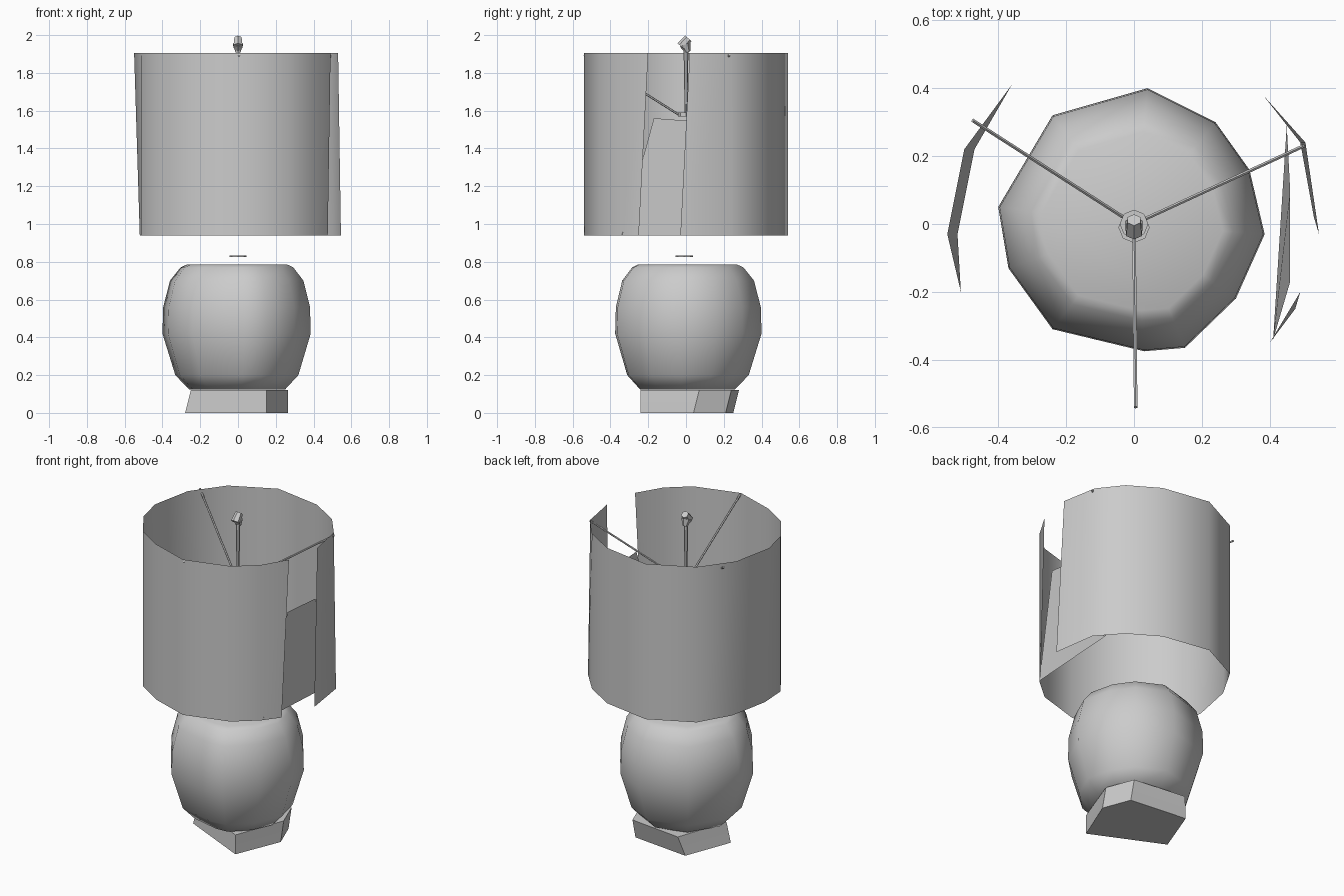
import bpy
import bmesh
import math
from mathutils import Vector

cube = bpy.data.objects.get("Cube")
if cube:
    bpy.data.objects.remove(cube, do_unlink=True)

grey = bpy.data.materials.new("plain grey")
grey.use_nodes = True
colour = (0.6, 0.6, 0.6, 1)
grey.diffuse_color = colour
grey.node_tree.nodes["Principled BSDF"].inputs["Base Color"].default_value = colour


def finish(name, bm, smooth_angle=None):
    """Turn a bmesh into a named, coloured and shaded object."""
    mesh = bpy.data.meshes.new(name)
    bm.to_mesh(mesh)
    bm.free()
    mesh.materials.append(grey)
    part = bpy.data.objects.new(name, mesh)
    bpy.context.collection.objects.link(part)
    if smooth_angle:
        bpy.ops.object.select_all(action="DESELECT")
        part.select_set(True)
        bpy.context.view_layer.objects.active = part
        bpy.ops.object.shade_smooth_by_angle(angle=math.radians(smooth_angle))
    return part


def loft(name, rings, closed=True, capped=True, smooth_angle=None):
    """Skin a stack of equal rings, listed from bottom to top."""
    bm = bmesh.new()
    loops = [[bm.verts.new(point) for point in ring] for ring in rings]
    count = len(loops[0])
    for low, high in zip(loops, loops[1:]):
        for i in range(count if closed else count - 1):
            j = (i + 1) % count
            bm.faces.new((low[i], low[j], high[j], high[i]))
    if capped:
        bm.faces.new(loops[0][::-1])
        bm.faces.new(loops[-1])
    return finish(name, bm, smooth_angle)


def rod(name, start, end, radius, end_radius=None, sides=6):
    """Straight rod between two points."""
    start, end = Vector(start), Vector(end)
    axis = end - start
    turn = axis.to_track_quat("Z", "Y")
    bm = bmesh.new()
    bmesh.ops.create_cone(
        bm, cap_ends=True, segments=sides, radius1=radius,
        radius2=radius if end_radius is None else end_radius, depth=axis.length)
    for vert in bm.verts:
        vert.co = turn @ vert.co + (start + end) / 2
    return finish(name, bm, 40)


# Angular foot plate: upright lower band, slightly drawn-in upper band
foot_plan = [(-0.28, -0.04), (0.15, -0.24), (0.265, 0.04), (0.2, 0.21), (-0.17, 0.25)]


def foot_ring(z, shift_x, shift_y):
    return [(x + (shift_x if x < 0 else 0), y + (shift_y if y > 0 else 0), z)
            for x, y in foot_plan]


loft("foot_plate", [foot_ring(0, 0, 0), foot_ring(0.06, 0.015, 0.015),
                    foot_ring(0.12, 0.03, 0.03)])

# Faceted round body: one irregular plan scaled along a height profile
body_plan = [(0.385, -0.03), (0.34, 0.16), (0.24, 0.3), (0.04, 0.4), (-0.24, 0.32),
             (-0.4, 0.05), (-0.37, -0.13), (-0.24, -0.31), (0.03, -0.375),
             (0.15, -0.365), (0.3, -0.22)]
body_profile = [(0.125, 0.65), (0.2, 0.83), (0.42, 1), (0.56, 0.99),
                (0.7, 0.9), (0.77, 0.76), (0.785, 0.68)]
loft("lamp_body", [[(x * s, y * s, z) for x, y in body_plan] for z, s in body_profile],
     smooth_angle=50)

# Thin collar plate floating over the body
rod("collar_plate", (0, -0.01, 0.826), (0, -0.01, 0.832), 0.046, sides=8)

# Open, slightly leaning shade with a slot on its side
shade_plan = [(0.53, 0.02), (0.49, 0.24), (0.38, 0.38), (0.2, 0.49), (-0.1, 0.54),
              (-0.36, 0.41), (-0.5, 0.22), (-0.55, -0.03), (-0.51, -0.2),
              (-0.4, -0.36), (-0.24, -0.46), (0, -0.54), (0.27, -0.46),
              (0.4, -0.35), (0.49, -0.2)]
shade_low = []
for x, y in shade_plan:
    lean = 0.03 if x < -0.45 else 0.015 if x > 0.45 else 0
    drift = -0.05 if x > 0.45 and abs(y) < 0.22 else 0
    shade_low.append((x + lean - (0.03 if y < -0.15 and lean else 0), y + drift, 0.94))
shade_high = [(x, y, 1.905) for x, y in shade_plan]
loft("lamp_shade", [shade_low, shade_high], closed=False, capped=False, smooth_angle=60)

# Inner flap seen through the slot
loft("shade_flap", [[(0.41, -0.34, 0.94), (0.45, 0.29, 0.94)],
                    [(0.46, -0.17, 1.56), (0.46, 0.1, 1.54)]],
     closed=False, capped=False)

# Three-armed spider sloping down to a low hub
hub_z = 1.58
for side, tip in {"left": (0.5, 0.23), "right": (-0.475, 0.305), "front": (0.005, -0.54)}.items():
    direction = Vector((*tip, 0)).normalized() * 0.04
    rod(side + "_spider_arm", direction + Vector((0, 0, hub_z)), (*tip, 1.895), 0.006)
rod("spider_hub", (0, 0, hub_z - 0.01), (0, 0, hub_z + 0.01), 0.042, sides=8)

# Stem and tilted finial
rod("finial_stem", (0, 0, hub_z), (0, 0, 1.93), 0.007, 0.013)
rod("finial_base", (0, 0.01, 1.91), (0, -0.005, 1.95), 0.014, 0.03)
rod("finial_knob", (0, -0.025, 1.94), (0, 0.012, 1.983), 0.027, 0.022)
